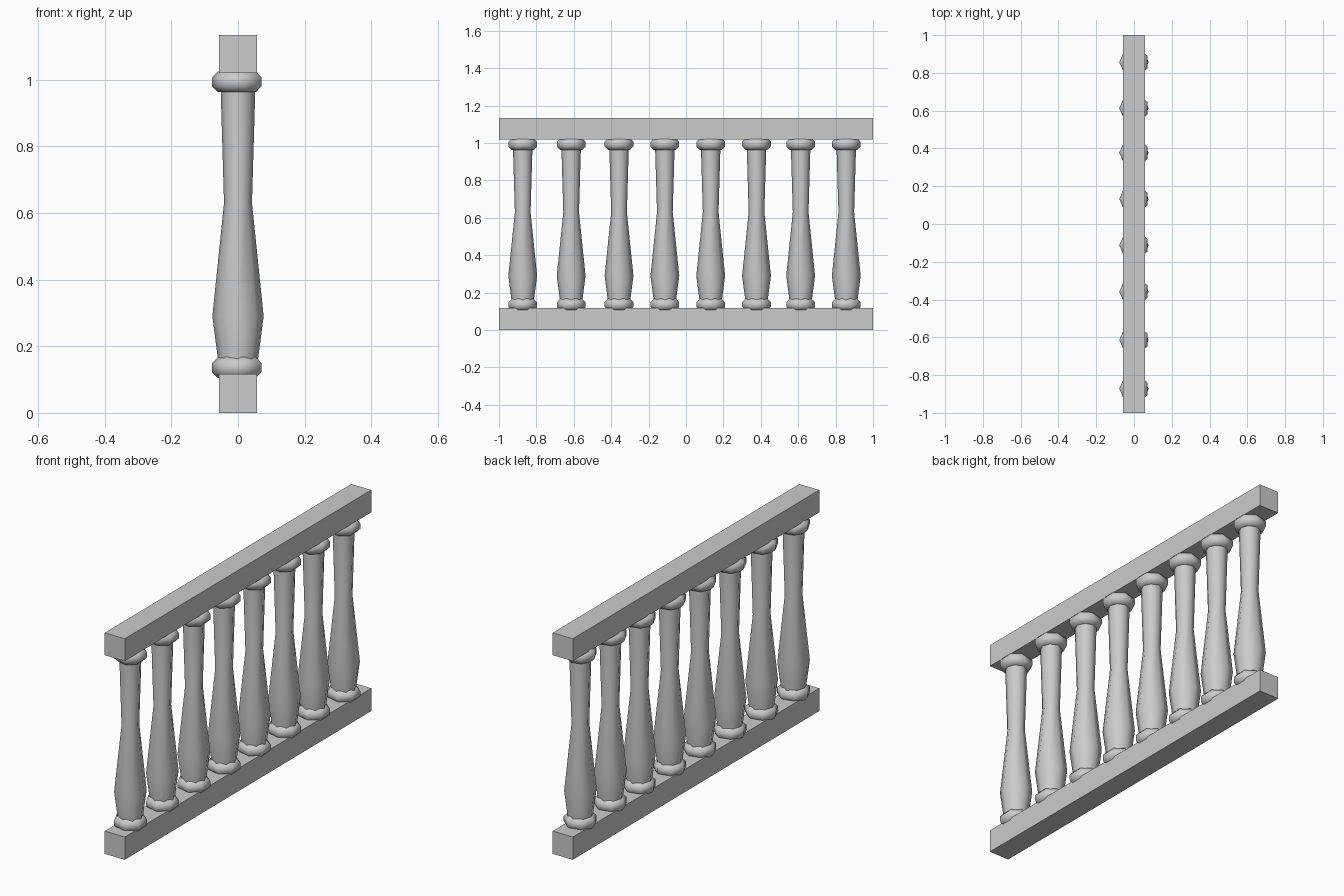
import bpy, bmesh, math
from mathutils import Matrix

cube = bpy.data.objects.get("Cube")
if cube:
    bpy.data.objects.remove(cube, do_unlink=True)

stone = bpy.data.materials.new("grey stone")
stone.use_nodes = True
colour = (0.6, 0.6, 0.6, 1)
stone.diffuse_color = colour
stone.node_tree.nodes["Principled BSDF"].inputs["Base Color"].default_value = colour


def finish(name, bm, smooth=False):
    bmesh.ops.recalc_face_normals(bm, faces=bm.faces)
    mesh = bpy.data.meshes.new(name)
    bm.to_mesh(mesh)
    bm.free()
    mesh.materials.append(stone)
    obj = bpy.data.objects.new(name, mesh)
    bpy.context.collection.objects.link(obj)
    if smooth:
        bpy.ops.object.select_all(action="DESELECT")
        obj.select_set(True)
        bpy.context.view_layer.objects.active = obj
        bpy.ops.object.shade_smooth_by_angle(angle=math.radians(60))
    return obj


def lathe(name, profile, sides, closed, start, y):
    """Turn an (r, z) profile around a vertical axis at the given y."""
    bm = bmesh.new()
    rings = []
    for r, z in profile:
        angles = [start + math.tau * i / sides for i in range(sides)]
        rings.append([bm.verts.new((r * math.cos(a), y + r * math.sin(a), z))
                      for a in angles])
    pairs = list(zip(rings, rings[1:]))
    if closed:
        pairs.append((rings[-1], rings[0]))
    else:
        bm.faces.new(rings[0])
        bm.faces.new(rings[-1])
    for low, high in pairs:
        for i in range(sides):
            j = (i + 1) % sides
            bm.faces.new((low[i], low[j], high[j], high[i]))
    return finish(name, bm, smooth=True)


def rail(name, bottom, top):
    bm = bmesh.new()
    bmesh.ops.create_cube(bm, size=1, matrix=Matrix.Translation((0, 0, (bottom + top) / 2))
                          @ Matrix.Diagonal((0.114, 2, top - bottom, 1)))
    finish(name, bm)


def collar(name, z, y):
    centre, thick = 0.047, 0.034
    steps = [math.tau * (i + 0.5) / 8 for i in range(8)]
    profile = [(centre + thick * math.cos(a), z + thick * math.sin(a)) for a in steps]
    lathe(name, profile, 7, True, math.pi, y)


# Horizontal rails
rail("bottom_rail", 0, 0.117)
rail("top_rail", 1.02, 1.135)

# Turned balusters with a collar at each end
shaft = [(0.057, 0.11), (0.06, 0.16), (0.077, 0.29), (0.042, 0.63), (0.052, 0.97), (0.052, 1.03)]
positions = (-0.873, -0.614, -0.358, -0.113, 0.132, 0.377, 0.613, 0.857)
for n, y in enumerate(positions, 1):
    lathe(f"baluster_{n}", shaft, 8, False, 0, y)
    collar(f"lower_collar_{n}", 0.136, y)
    collar(f"upper_collar_{n}", 0.994, y)
